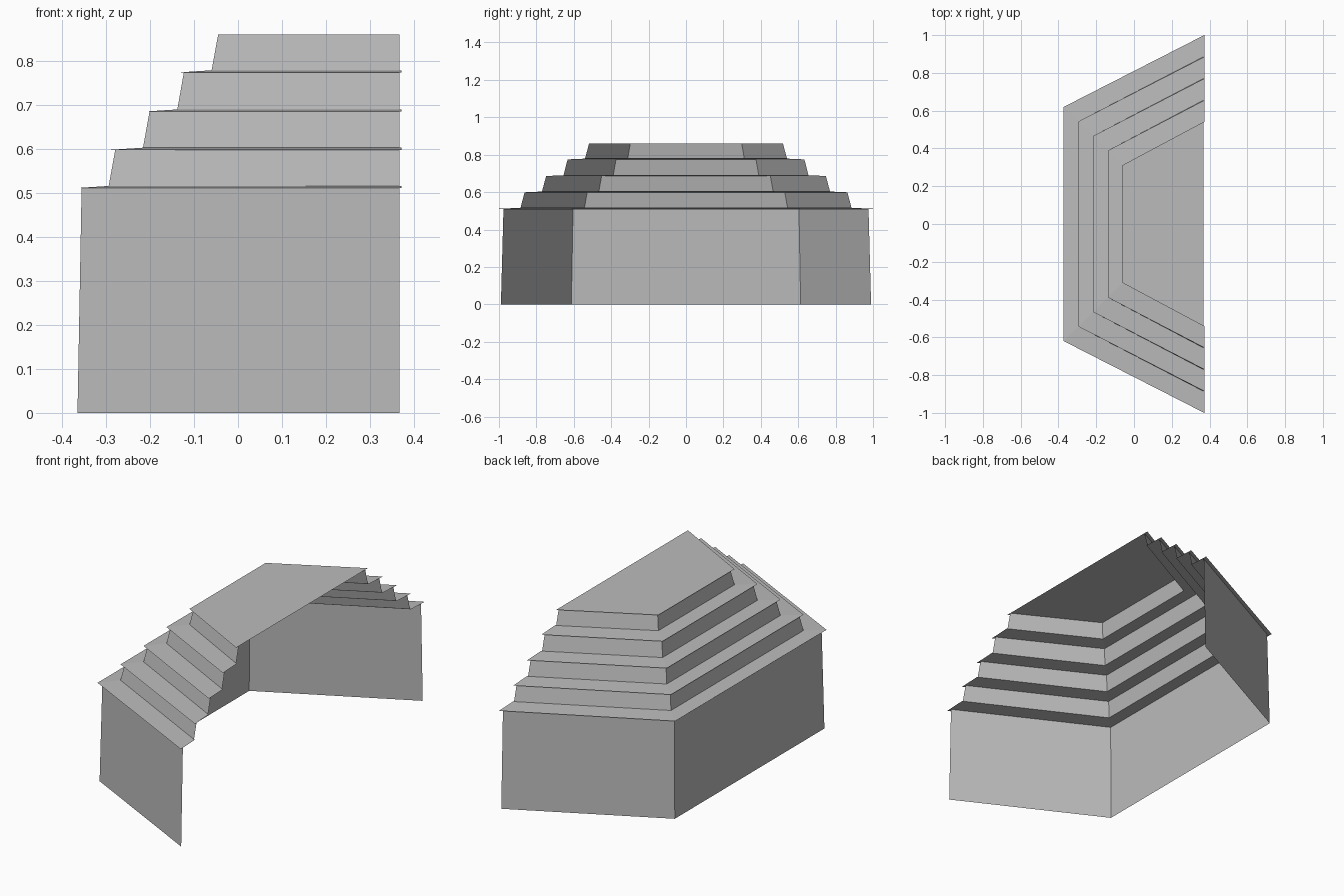
import bpy

cube = bpy.data.objects.get("Cube")
if cube:
    bpy.data.objects.remove(cube, do_unlink=True)

grey = bpy.data.materials.new("plain_grey")
grey.use_nodes = True
colour = (0.5, 0.5, 0.5, 1)
grey.diffuse_color = colour
grey.node_tree.nodes["Principled BSDF"].inputs["Base Color"].default_value = colour


def outline(step, z, end_x):
    """Open half-hexagon path, shrinking with each step."""
    x = -0.372 + 0.078 * step
    corner = 0.62 - 0.077 * step
    end = 1 - 0.115 * step
    return [(end_x, -end, z), (x, -corner, z), (x, corner, z), (end_x, end, z)]


def add_part(name, verts, faces):
    mesh = bpy.data.meshes.new(name)
    mesh.from_pydata(verts, [], faces)
    mesh.materials.append(grey)
    obj = bpy.data.objects.new(name, mesh)
    bpy.context.collection.objects.link(obj)


def add_band(name, lower, upper):
    """Three-sided sheet between two outlines, normals outward and up."""
    faces = [(i, i + 4, i + 5, i + 1) for i in range(3)]
    add_part(name, lower + upper, faces)


WALL_END, LEDGE_END = 0.367, 0.372
LIP = 0.19      # overhang of each ledge, as a fraction of a step
RISE = 0.005    # slope of each ledge
levels = [0.511, 0.598, 0.685, 0.774, 0.86]

# Lower wall
add_band("lower_wall", outline(0.09, 0, WALL_END),
         outline(0.21, levels[0], WALL_END))

# Stepped roof: a sloping ledge and a leaning riser for each tier
for k in range(4):
    z = levels[k]
    add_band(f"ledge_{k + 1}", outline(k, z, LEDGE_END),
             outline(k + 1, z + RISE, LEDGE_END))
    add_band(f"riser_{k + 1}", outline(k + 1, z + RISE, WALL_END),
             outline(k + 1 + LIP, levels[k + 1], WALL_END))

# Flat lid, slightly overhanging the last riser
add_part("roof_lid", outline(4, levels[4], WALL_END), [(0, 3, 2, 1)])
